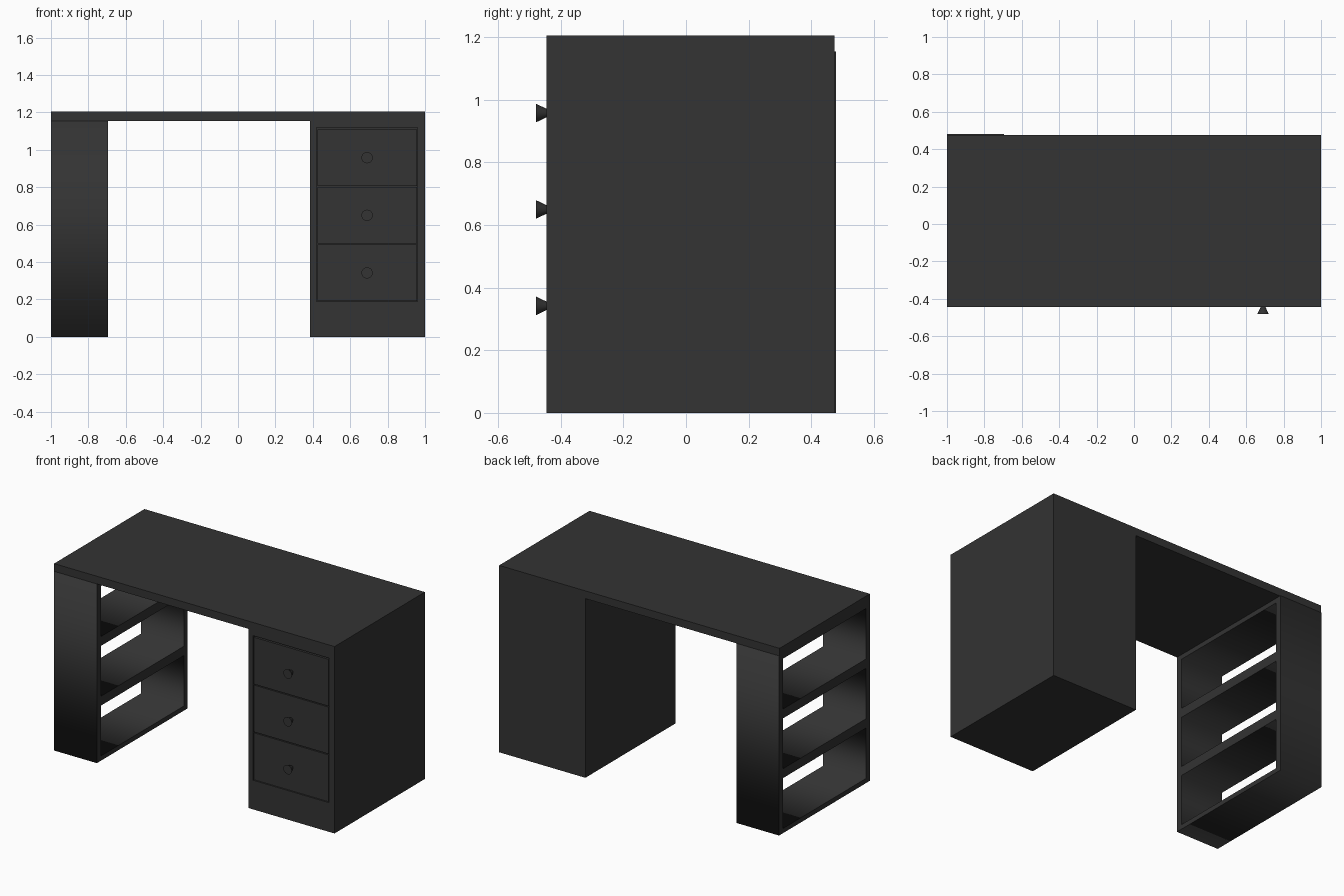
import bpy, bmesh, math
from mathutils import Vector

if "Cube" in bpy.data.objects:
    bpy.data.objects.remove(bpy.data.objects["Cube"])

mat = bpy.data.materials.new("dark_finish")
mat.diffuse_color = (0.033, 0.033, 0.033, 1)
mat.use_nodes = True
mat.node_tree.nodes["Principled BSDF"].inputs["Base Color"].default_value = mat.diffuse_color

FRONT, BACK = -0.445, 0.475
TOP_Z = 1.155
DRAWER_X, DRAWER_Z, PITCH = (0.42, 0.96), 0.188, 0.308


def add_object(name, mesh):
    ob = bpy.data.objects.new(name, mesh)
    bpy.context.collection.objects.link(ob)
    mesh.materials.append(mat)
    return ob


def box_bm(x, y, z):
    bm = bmesh.new()
    bmesh.ops.create_cube(bm, size=1)
    for v in bm.verts:
        v.co = Vector([a + (b - a) * (c + 0.5) for (a, b), c in zip((x, y, z), v.co)])
    return bm


def finish(name, bm):
    mesh = bpy.data.meshes.new(name)
    bm.to_mesh(mesh)
    bm.free()
    return add_object(name, mesh)


def rect(curve, y0, y1, z0, z1):
    sp = curve.splines.new('POLY')
    sp.points.add(3)
    for p, (y, z) in zip(sp.points, ((y0, z0), (y1, z0), (y1, z1), (y0, z1))):
        p.co = (y, z, 0, 1)
    sp.use_cyclic_u = True


# Desk top
finish("desk_top", box_bm((-1, 1), (FRONT, BACK), (TOP_Z, 1.205)))

# Drawer cabinet with a shallow recess in its front
bm = box_bm((0.385, 1), (FRONT, BACK), (0, TOP_Z))
bm.normal_update()
face = min(bm.faces, key=lambda f: f.calc_center_median().y)
bmesh.ops.inset_individual(bm, faces=[face], thickness=0.035)
for v in face.verts:
    v.co.x = DRAWER_X[0] if v.co.x < 0.69 else DRAWER_X[1]
    v.co.z = DRAWER_Z if v.co.z < 0.6 else 1.12
inner = bmesh.ops.extrude_discrete_faces(bm, faces=[face])["faces"][0]
for v in inner.verts:
    v.co.y += 0.03
finish("drawer_cabinet", bm)

# Drawer fronts and flared knobs
for i in range(3):
    z = DRAWER_Z + i * PITCH
    finish(f"drawer_front_{i + 1}", box_bm(
        (DRAWER_X[0] + 0.004, DRAWER_X[1] - 0.004),
        (FRONT + 0.004, FRONT + 0.03), (z + 0.003, z + PITCH - 0.003)))
    bpy.ops.mesh.primitive_cone_add(
        vertices=32, radius1=0.03, radius2=0.01, depth=0.042,
        location=(0.69, -0.459, z + PITCH / 2), rotation=(-math.pi / 2, 0, 0))
    knob = bpy.context.object
    knob.name = f"knob_{i + 1}"
    knob.data.materials.append(mat)
    bpy.ops.object.shade_smooth_by_angle()

# Open shelf unit: side profile with three windows, extruded across x
profile = bpy.data.curves.new("shelf_profile", 'CURVE')
profile.dimensions = '2D'
profile.fill_mode = 'BOTH'
profile.extrude = 0.1525
rect(profile, FRONT, 0.48, 0, TOP_Z)
for i in range(3):
    rect(profile, FRONT + 0.04, 0.44, i * 0.385 + 0.03, (i + 1) * 0.385 - 0.03)
temp = bpy.data.objects.new("shelf_profile", profile)
bpy.context.collection.objects.link(temp)
mesh = bpy.data.meshes.new_from_object(temp.evaluated_get(bpy.context.evaluated_depsgraph_get()))
bpy.data.objects.remove(temp)
shelf = add_object("shelf_unit", mesh)
shelf.location.x = -0.8475
shelf.rotation_euler = (math.pi / 2, 0, math.pi / 2)
